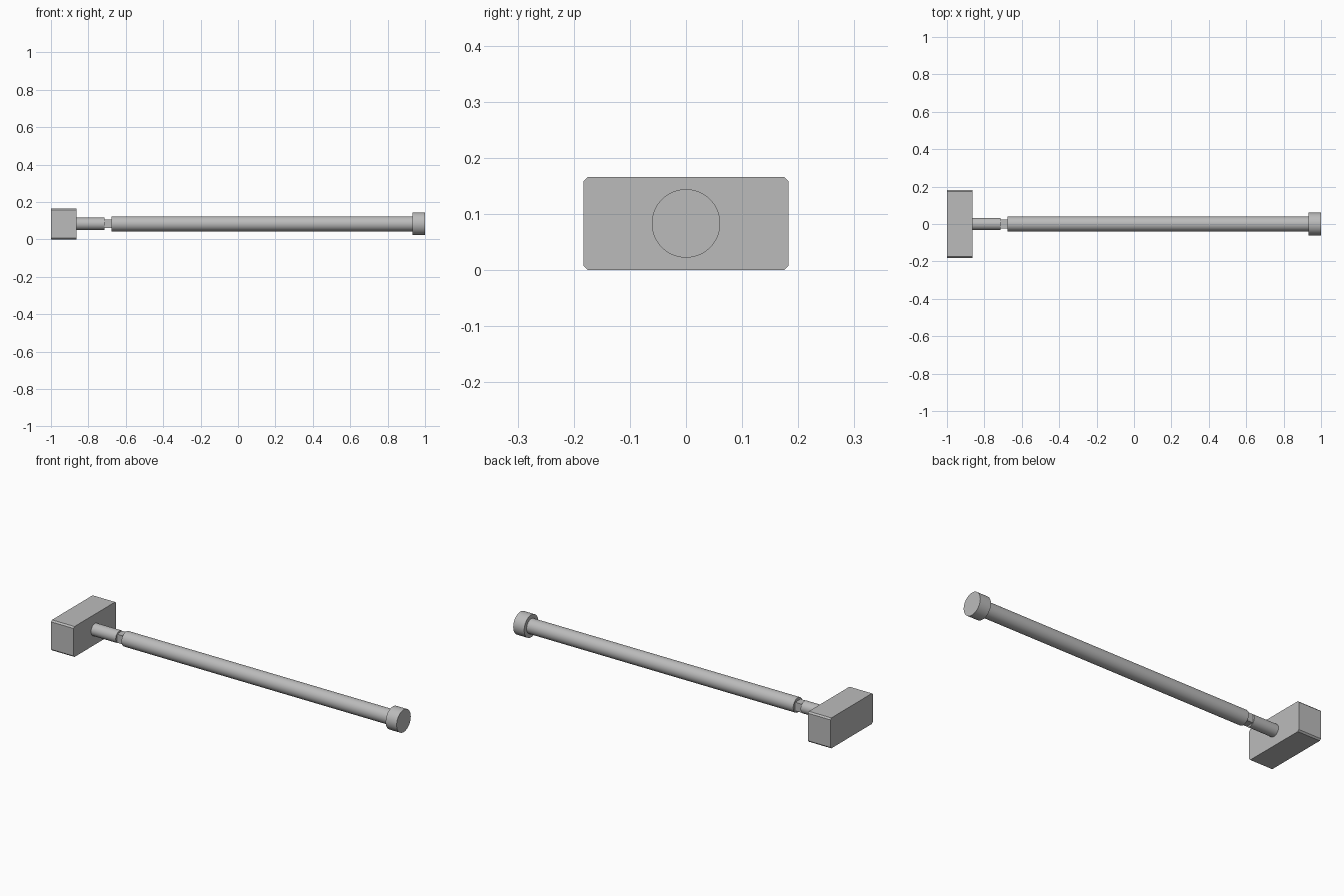
import bpy
import bmesh
import math

if "Cube" in bpy.data.objects:
    bpy.data.objects.remove(bpy.data.objects["Cube"], do_unlink=True)

AXIS_Z = 0.083  # height of the shaft centre line

steel = bpy.data.materials.new("grey_steel")
steel.use_nodes = True
colour = (0.5, 0.5, 0.5, 1)
steel.diffuse_color = colour
steel.node_tree.nodes["Principled BSDF"].inputs["Base Color"].default_value = colour


def bar(name, x0, x1, radius, sides=64, roll=0.0):
    """Closed prism or cylinder running along x."""
    bpy.ops.mesh.primitive_cylinder_add(vertices=sides, radius=radius, depth=x1 - x0)
    ob = bpy.context.object
    ob.name = name
    bm = bmesh.new()
    bm.from_mesh(ob.data)
    for v in bm.verts:
        a, b, h = v.co
        c, s = math.cos(roll), math.sin(roll)
        v.co = (h, a * c - b * s, a * s + b * c)
    bmesh.ops.recalc_face_normals(bm, faces=bm.faces)
    bm.to_mesh(ob.data)
    bm.free()
    ob.location = ((x0 + x1) / 2, 0, AXIS_Z)
    ob.data.materials.append(steel)
    if sides > 8:
        bpy.ops.object.shade_smooth_by_angle(angle=math.radians(30))
    return ob


# Head block, chamfered along its four lengthwise edges
bpy.ops.mesh.primitive_cube_add(size=1, location=(-0.932, 0, AXIS_Z))
head = bpy.context.object
head.name = "head_block"
bm = bmesh.new()
bm.from_mesh(head.data)
for v in bm.verts:
    v.co.x *= 0.136
    v.co.y *= 0.366
    v.co.z *= AXIS_Z * 2
edges = [e for e in bm.edges
         if abs(e.verts[0].co.x - e.verts[1].co.x) > 0.1]
bmesh.ops.bevel(bm, geom=edges, offset=0.008, segments=1, affect='EDGES')
bm.to_mesh(head.data)
bm.free()
head.data.materials.append(steel)

# Thin rod, square neck with flats, main shaft and end cap
bar("thin_rod", -0.87, -0.715, 0.033)
bar("square_neck", -0.72, -0.67, 0.033, sides=4, roll=math.pi / 4)
bar("main_shaft", -0.675, 0.94, 0.04)
bar("end_cap", 0.934, 1.0, 0.061)
